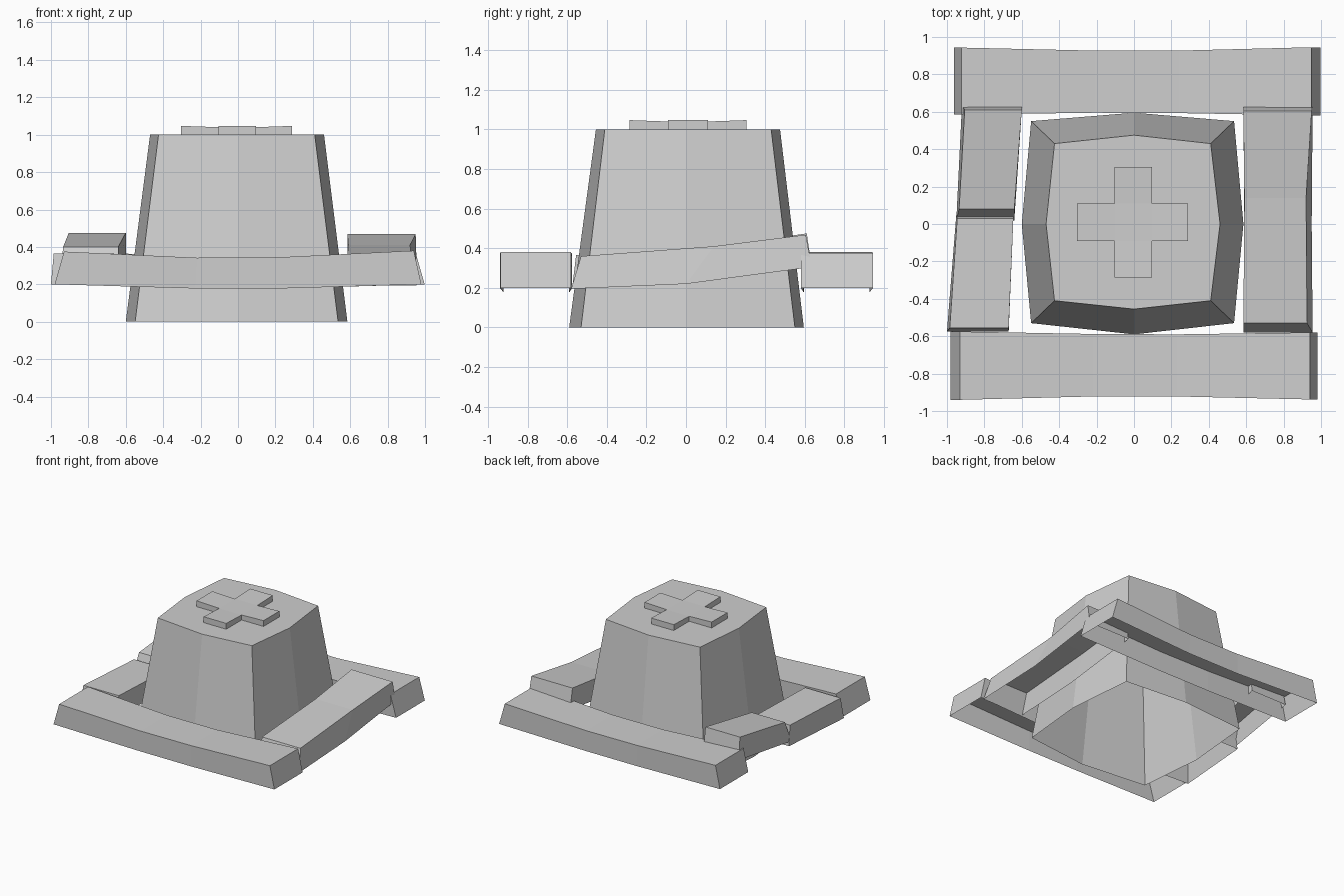
import bpy, bmesh
from mathutils import Matrix

cube = bpy.data.objects.get("Cube")
if cube:
    bpy.data.objects.remove(cube, do_unlink=True)

# One plain grey stone colour
stone = bpy.data.materials.new("stone grey")
stone.use_nodes = True
GREY = (0.62, 0.62, 0.62, 1)
stone.diffuse_color = GREY
stone.node_tree.nodes["Principled BSDF"].inputs["Base Color"].default_value = GREY


def finish(name, bm):
    bmesh.ops.recalc_face_normals(bm, faces=bm.faces[:])
    mesh = bpy.data.meshes.new(name)
    bm.to_mesh(mesh)
    bm.free()
    mesh.materials.append(stone)
    obj = bpy.data.objects.new(name, mesh)
    bpy.context.collection.objects.link(obj)
    return obj


def loft(name, rings, closed=False, start_cap=True, end_cap=True):
    """Skin a row of point rings, with optional caps."""
    bm = bmesh.new()
    rows = [[bm.verts.new(p) for p in ring] for ring in rings]
    n = len(rows[0])
    for a, b in zip(rows, rows[1:]):
        for i in range(n if closed else n - 1):
            j = (i + 1) % n
            bm.faces.new((a[i], a[j], b[j], b[i]))
    if start_cap:
        bm.faces.new(rows[0])
    if end_cap:
        bm.faces.new(rows[-1])
    return finish(name, bm)


def side_beam(name, stations):
    """Beam along y, open underneath.
    Station: y bottom, y top, inner x, outer x bottom, outer x top, z bottom, z top."""
    loft(name, [[(xi, yb, zb), (xi, yt, zt), (xt, yt, zt), (xo, yb, zb)]
                for yb, yt, xi, xo, xt, zb, zt in stations])


# Tapered tower with gently bowed sides, open underneath
base = [(-.55, -.53), (0, -.59), (.535, -.53), (.585, 0),
        (.535, .55), (0, .595), (-.55, .55), (-.6, 0)]
crown = [(-.425, -.41), (0, -.455), (.41, -.41), (.46, 0),
         (.41, .43), (0, .475), (-.425, .43), (-.47, 0)]
loft("tower", [[(x, y, 0) for x, y in base], [(x, y, 1) for x, y in crown]],
     closed=True, start_cap=False)

# Raised cross on the roof, built from five squares with slightly lifted ends
bm = bmesh.new()
xs, ys = (-.305, -.105, .095, .29), (-.285, -.09, .11, .305)
grid = {}
for i in range(4):
    for j in range(4):
        if i in (1, 2) or j in (1, 2):
            inner = i in (1, 2) and j in (1, 2)
            grid[i, j] = bm.verts.new((xs[i], ys[j], 1.04 if inner else 1.047))
top = [bm.faces.new((grid[i, j], grid[i + 1, j], grid[i + 1, j + 1], grid[i, j + 1]))
       for i, j in ((1, 1), (0, 1), (2, 1), (1, 0), (1, 2))]
skirt = bmesh.ops.extrude_edge_only(bm, edges=[e for e in bm.edges if e.is_boundary])
for v in skirt["geom"]:
    if isinstance(v, bmesh.types.BMVert):
        v.co.z = .998
finish("roof_cross", bm)

# Front and back beams: sagging in the middle, sloped ends, open underneath.
# Station: x bottom, x top, outer y, inner y, z bottom, z top
sag = [(-.98, -.93, -.94, -.575, .2, .375),
       (-.23, -.22, -.922, -.588, .178, .342),
       (.23, .23, -.922, -.59, .178, .345),
       (.98, .94, -.938, -.58, .2, .38)]
rings = [[(xb, yo, zb), (xt, yo, zt), (xt, yi, zt), (xb, yi, zb)]
         for xb, xt, yo, yi, zb, zt in sag]
loft("front_beam", rings)
turn = Matrix.Translation((.018, .005, 0)) @ Matrix.Rotation(3.14159265, 4, "Z")
back = loft("back_beam", rings)
back.data.transform(turn)

# Left beam climbing towards the back
side_beam("left_beam", [
    (-.58, -.53, .585, .955, .925, .195, .36),
    (.0, .14, .59, .95, .92, .22, .41),
    (.635, .605, .585, .955, .95, .305, .468)])

# Right beam, broken into two pieces
side_beam("right_beam_back", [
    (.02, .08, -.64, -.95, -.935, .23, .40),
    (.635, .61, -.6, -.92, -.905, .305, .475)])
side_beam("right_beam_front", [
    (-.575, -.555, -.67, -1.0, -.985, .2, .365),
    (.05, .03, -.645, -.95, -.945, .2, .36)])
